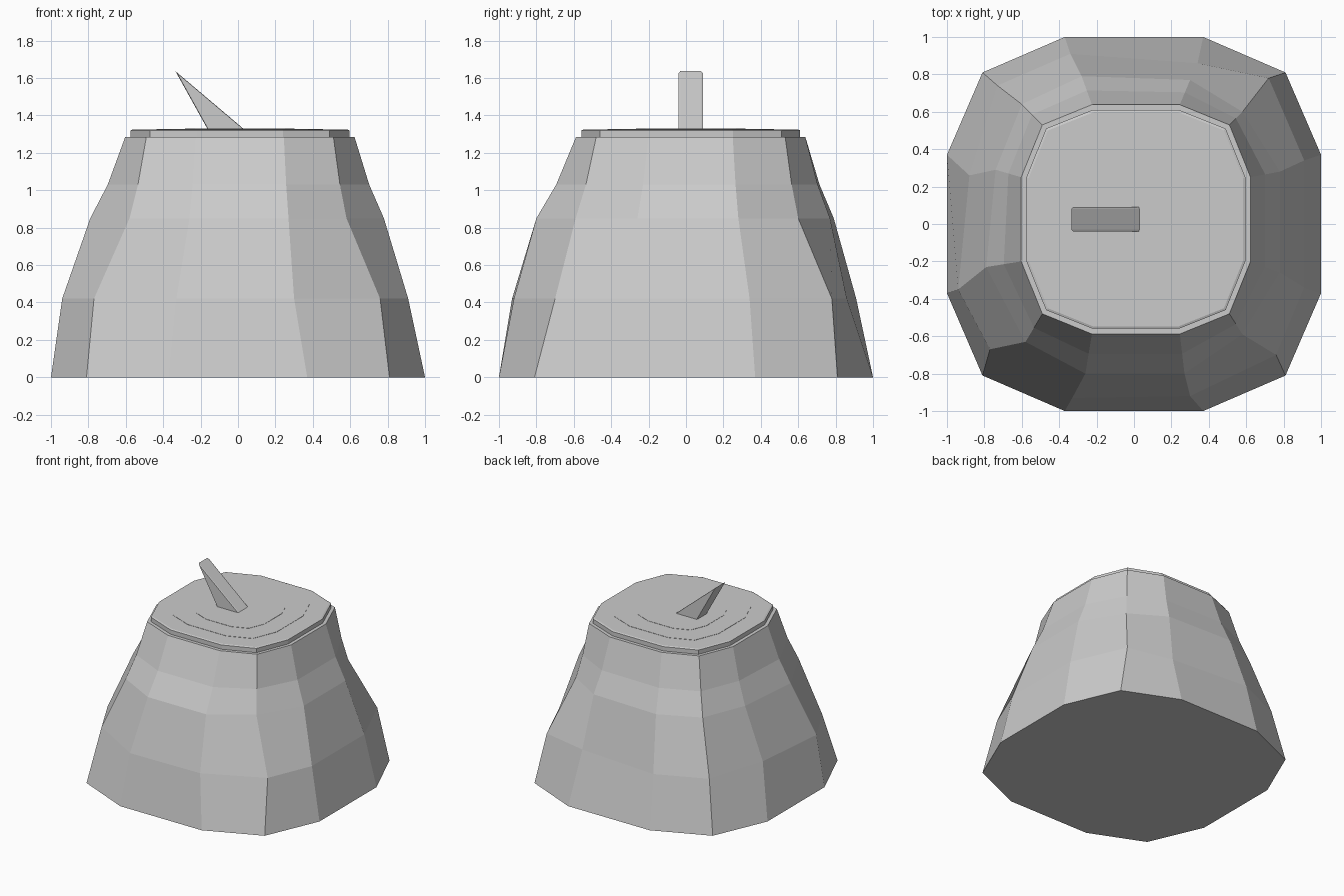
import bpy, bmesh

if "Cube" in bpy.data.objects:
    bpy.data.objects.remove(bpy.data.objects["Cube"])


def loft(name, rings):
    """Join equal-length rings of points into one closed flat-shaded solid."""
    bm = bmesh.new()
    loops = [[bm.verts.new(p) for p in ring] for ring in rings]
    n = len(loops[0])
    for a, b in zip(loops, loops[1:]):
        for i in range(n):
            j = (i + 1) % n
            bm.faces.new((a[i], a[j], b[j], b[i]))
    bm.faces.new(loops[0][::-1])
    bm.faces.new(loops[-1])
    bmesh.ops.recalc_face_normals(bm, faces=bm.faces)
    mesh = bpy.data.meshes.new(name)
    bm.to_mesh(mesh)
    bm.free()
    obj = bpy.data.objects.new(name, mesh)
    bpy.context.collection.objects.link(obj)
    return obj


def dodecagon(z, quarter, cx=0.0, cy=0.0, s=1.0):
    """Twelve-sided ring, three corners per quadrant, counter-clockwise."""
    pts = []
    for sx, sy, step in ((1, 1, 1), (-1, 1, -1), (-1, -1, 1), (1, -1, -1)):
        pts += [(cx + sx * x * s, cy + sy * y * s, z) for x, y in quarter[::step]]
    return pts


CX, CY = 0.01, 0.025

# Rough hewn body: regular foot and top with two irregular rings between
foot = dodecagon(0, [(1, 0.37), (0.81, 0.81), (0.37, 1)])
lower = [(0.91, 0.34), (0.72, 0.78), (0.34, 0.86), (-0.34, 0.91),
         (-0.73, 0.74), (-0.88, 0.26), (-0.94, -0.35), (-0.77, -0.67),
         (-0.33, -0.93), (0.30, -0.92), (0.76, -0.70), (0.91, -0.34)]
upper = [(0.78, 0.28), (0.58, 0.60), (0.30, 0.77), (-0.28, 0.79),
         (-0.60, 0.64), (-0.74, 0.29), (-0.79, -0.23), (-0.58, -0.63),
         (-0.26, -0.80), (0.27, -0.80), (0.58, -0.59), (0.78, -0.26)]
rim = dodecagon(1.285, [(0.613, 0.225), (0.5, 0.505), (0.235, 0.613)], CX, CY)
lower = [(x, y, 0.42) for x, y in lower]
upper = [(x, y, 0.85) for x, y in upper]
neck = [((a[0] + b[0]) / 2, (a[1] + b[1]) / 2, 1.03) for a, b in zip(upper, rim)]
loft("stone_pedestal", [foot, lower, upper, neck, rim])

# Dial plate with a slightly bevelled upper edge
plate = [(0.585, 0.225), (0.48, 0.485), (0.23, 0.585)]
loft("dial_plate", [dodecagon(1.28, plate, CX, CY),
                    dodecagon(1.32, plate, CX, CY),
                    dodecagon(1.325, plate, CX, CY, 0.98)])

# Two barely raised concentric steps on the plate
for name, scale, z in (("outer_dial_step", 0.76, 1.327), ("inner_dial_step", 0.5, 1.329)):
    loft(name, [dodecagon(1.322, plate, CX, CY, scale),
                dodecagon(z, plate, CX, CY, scale)])

# Leaning triangular pointer with chamfered flanks
triangle = [(-0.335, 1.637), (-0.16, 1.322), (0.037, 1.322)]
mx = sum(p[0] for p in triangle) / 3
mz = sum(p[1] for p in triangle) / 3
layers = [(-0.04, 0.95), (-0.03, 1), (0.08, 1), (0.09, 0.95)]
loft("shadow_pointer", [[(mx + (x - mx) * s, y, mz + (z - mz) * s) for x, z in triangle]
                        for y, s in layers])
